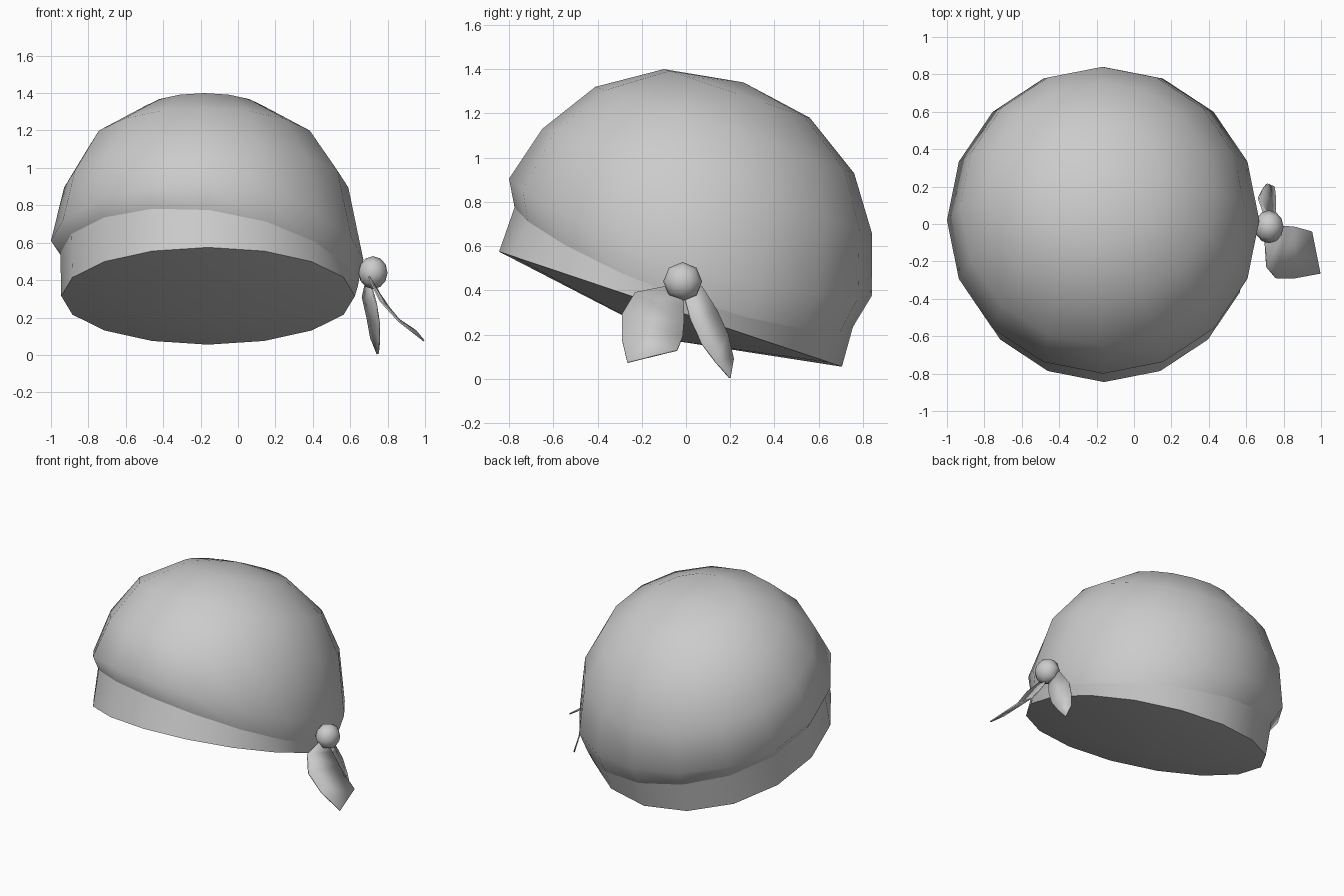
import bpy, bmesh, math

cube = bpy.data.objects.get("Cube")
if cube:
    bpy.data.objects.remove(cube, do_unlink=True)

cloth = bpy.data.materials.new("grey_cloth")
cloth.use_nodes = True
cloth.diffuse_color = (0.6, 0.6, 0.6, 1)
cloth.node_tree.nodes["Principled BSDF"].inputs["Base Color"].default_value = (0.6, 0.6, 0.6, 1)

SIDES = 16


def finish(name, bm):
    bmesh.ops.recalc_face_normals(bm, faces=bm.faces)
    mesh = bpy.data.meshes.new(name)
    bm.to_mesh(mesh)
    bm.free()
    mesh.materials.append(cloth)
    mesh.shade_smooth()
    obj = bpy.data.objects.new(name, mesh)
    bpy.context.collection.objects.link(obj)
    return obj


def ring(bm, centre, rx, ry, tilt, lift=lambda s, c: 0):
    """Tilted ellipse, starting at the front; s is positive towards -x."""
    verts = []
    for i in range(SIDES):
        a = math.tau * i / SIDES
        s, c = math.sin(a), math.cos(a)
        verts.append(bm.verts.new((centre[0] - rx * s, centre[1] - ry * c,
                                   centre[2] + tilt * c + lift(s, c))))
    return verts


def bridge(bm, a, b):
    for i in range(SIDES):
        j = (i + 1) % SIDES
        bm.faces.new((a[i], a[j], b[j], b[i]))


def fan(bm, loop, point):
    tip = bm.verts.new(point)
    for i in range(SIDES):
        bm.faces.new((loop[i], loop[(i + 1) % SIDES], tip))


def tuck_ring(bm):
    return ring(bm, (-0.155, -0.01, 0.315), 0.795, 0.765, 0.26,
                lambda s, c: 0.19 + 0.09 * s + 0.01 * c - 0.05 * s * s)


# Cap dome with its hem tucked under
bm = bmesh.new()
loops = [
    tuck_ring(bm),
    ring(bm, (-0.165, 0.02, 0.315), 0.835, 0.82, 0.265,
         lambda s, c: 0.325 + 0.05 * s - 0.08 * s * s),
    ring(bm, (-0.17, 0.095, 0.895), 0.76, 0.745, 0.235),
    ring(bm, (-0.18, 0.175, 1.125), 0.61, 0.585, 0.195),
    ring(bm, (-0.18, 0.23, 1.29), 0.34, 0.33, 0.11),
]
for low, high in zip(loops, loops[1:]):
    bridge(bm, low, high)
fan(bm, loops[-1], (-0.18, 0.26, 1.34))
finish("cap_dome", bm)

# Band around the brow
bm = bmesh.new()
bridge(bm, ring(bm, (-0.16, -0.07, 0.315), 0.785, 0.775, 0.26), tuck_ring(bm))
finish("brow_band", bm)

# Shallow cone closing the underside
bm = bmesh.new()
fan(bm, ring(bm, (-0.16, -0.07, 0.315), 0.785, 0.775, 0.26), (-0.16, -0.07, 0.175))
base = finish("underside", bm)
base.data.flip_normals() if base.data.polygons[0].normal.z > 0 else None

# Knot
bpy.ops.mesh.primitive_uv_sphere_add(segments=8, ring_count=6, radius=0.088,
                                     location=(0.722, -0.015, 0.44),
                                     rotation=(0, math.pi / 2, 0))
knot = bpy.context.object
knot.name = "knot"
knot.scale.z = 0.88
knot.data.materials.append(cloth)
knot.data.shade_smooth()


def tail(name, edge_a, edge_b):
    """Leaf of cloth spanned between two edges."""
    bm = bmesh.new()
    a = [bm.verts.new(p) for p in edge_a]
    b = [bm.verts.new(p) for p in edge_b]
    for i in range(len(a) - 1):
        bm.faces.new((a[i], a[i + 1], b[i + 1], b[i]))
    obj = finish(name, bm)
    mod = obj.modifiers.new("thickness", "SOLIDIFY")
    mod.thickness = 0.008
    mod.offset = 0


# Two loose tails hanging from the knot
tail("front_tail",
     [(0.70, -0.08, 0.42), (0.71, -0.23, 0.39), (0.76, -0.29, 0.29),
      (0.86, -0.29, 0.18), (0.995, -0.265, 0.075)],
     [(0.71, -0.02, 0.42), (0.755, -0.01, 0.33), (0.81, -0.01, 0.25),
      (0.86, -0.015, 0.19), (0.95, -0.04, 0.13)])
tail("back_tail",
     [(0.69, 0.07, 0.42), (0.665, 0.14, 0.31), (0.69, 0.19, 0.20),
      (0.71, 0.215, 0.09), (0.745, 0.20, 0.004)],
     [(0.71, -0.01, 0.38), (0.74, 0.02, 0.27), (0.757, 0.07, 0.16),
      (0.757, 0.13, 0.08), (0.75, 0.195, 0.006)])
